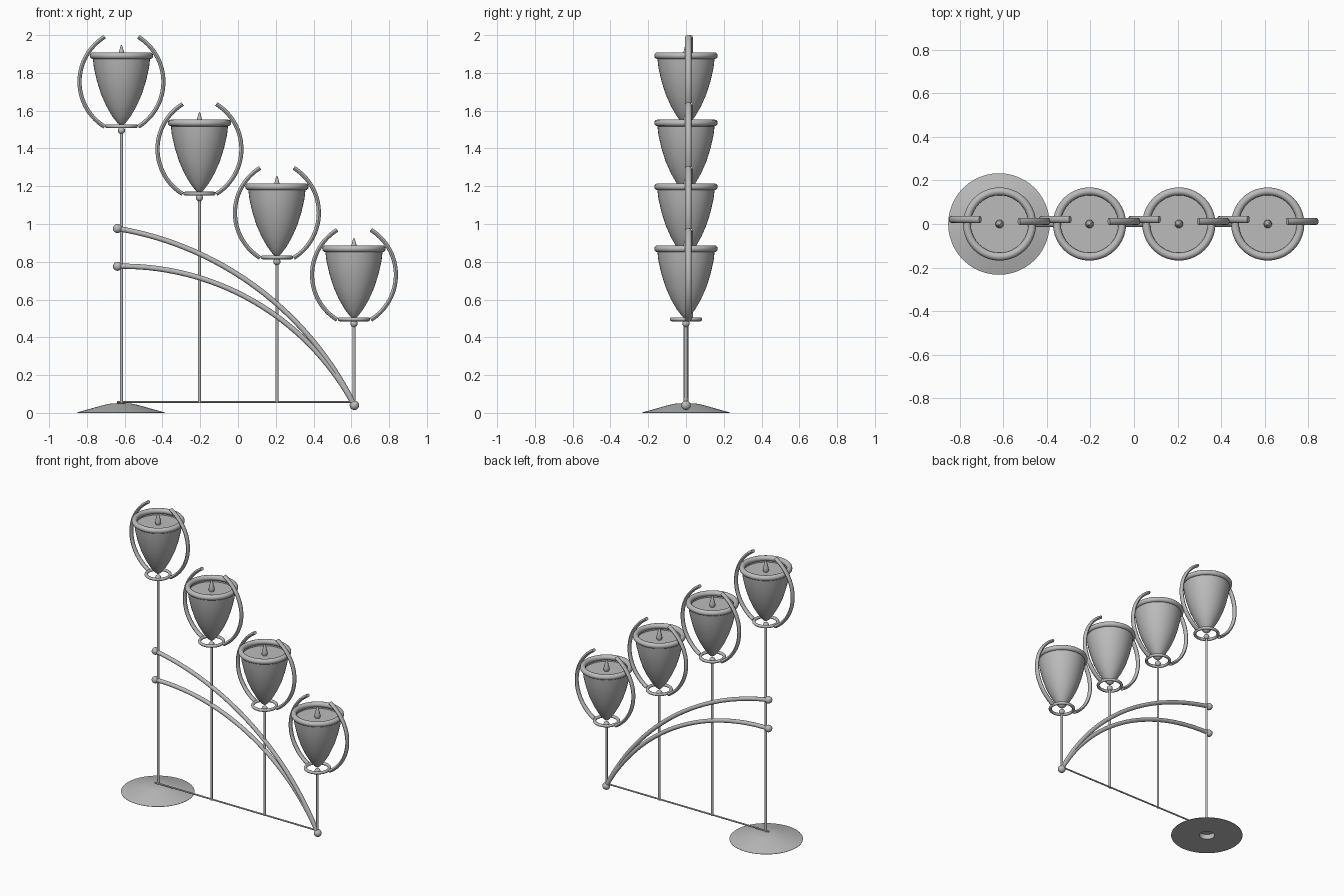
import bpy, bmesh, math
from mathutils import Vector

cube = bpy.data.objects.get("Cube")
if cube:
    bpy.data.objects.remove(cube, do_unlink=True)

GREY = (0.5, 0.5, 0.5, 1)
metal = bpy.data.materials.new("grey metal")
metal.use_nodes = True
metal.diffuse_color = GREY
metal.node_tree.nodes["Principled BSDF"].inputs["Base Color"].default_value = GREY


def finish(name, bm, loc=(0, 0, 0)):
    bmesh.ops.remove_doubles(bm, verts=bm.verts, dist=1e-5)
    bmesh.ops.recalc_face_normals(bm, faces=bm.faces)
    mesh = bpy.data.meshes.new(name)
    bm.to_mesh(mesh)
    bm.free()
    mesh.materials.append(metal)
    obj = bpy.data.objects.new(name, mesh)
    obj.location = loc
    bpy.context.collection.objects.link(obj)
    bpy.ops.object.select_all(action='DESELECT')
    obj.select_set(True)
    bpy.context.view_layer.objects.active = obj
    bpy.ops.object.shade_smooth_by_angle(angle=math.radians(35))
    return obj


def lathe(name, profile, loc, steps=40):
    """Spin a radius/height profile about the vertical axis."""
    bm = bmesh.new()
    verts = [bm.verts.new((r, 0, z)) for r, z in profile]
    edges = [bm.edges.new(pair) for pair in zip(verts, verts[1:])]
    bmesh.ops.spin(bm, geom=verts + edges, cent=(0, 0, 0), axis=(0, 0, 1),
                   angle=math.tau, steps=steps, use_duplicate=False)
    return finish(name, bm, loc)


def torus(name, major, minor, loc):
    n = 12
    ring = [(major + minor * math.cos(math.tau * i / n),
             minor * math.sin(math.tau * i / n)) for i in range(n + 1)]
    return lathe(name, ring, loc)


def ball(name, radius, loc):
    bm = bmesh.new()
    bmesh.ops.create_uvsphere(bm, u_segments=20, v_segments=12, radius=radius)
    return finish(name, bm, loc)


def tube(name, path, depth, width, y=0, sides=12):
    """Sweep an oval section along a path in the xz plane."""
    bm = bmesh.new()
    pts = [Vector((x, 0, z)) for x, z in path]
    rings = []
    for i, p in enumerate(pts):
        t = (pts[min(i + 1, len(pts) - 1)] - pts[max(i - 1, 0)]).normalized()
        normal = Vector((-t.z, 0, t.x))
        ring = []
        for k in range(sides):
            a = math.tau * k / sides
            offset = normal * width * math.cos(a)
            ring.append(bm.verts.new(p + offset + Vector((0, depth * math.sin(a), 0))))
        rings.append(ring)
    for a, b in zip(rings, rings[1:]):
        for k in range(sides):
            j = (k + 1) % sides
            bm.faces.new((a[k], a[j], b[j], b[k]))
    bm.faces.new(rings[0])
    bm.faces.new(rings[-1])
    return finish(name, bm, (0, y, 0))


def arc(start, end, sag, steps=36):
    """Circular arc bulging to the left of the way from start to end."""
    a, b = Vector(start), Vector(end)
    half = (b - a).length / 2
    along = (b - a).normalized()
    side = Vector((-along.y, along.x))
    radius = (half * half + sag * sag) / (2 * sag)
    centre = (a + b) / 2 + side * (sag - radius)
    spread = math.asin(half / radius)
    angles = [spread * (2 * i / steps - 1) for i in range(steps + 1)]
    return [centre + radius * (along * math.sin(t) + side * math.cos(t)) for t in angles]


# Cup, finial and foot profiles
CUP = [(0, 0), (0.022, 0.018), (0.05, 0.055), (0.08, 0.107), (0.108, 0.17),
       (0.13, 0.24), (0.146, 0.31), (0.153, 0.373), (0.142, 0.373), (0.14, 0.35), (0, 0.35)]
FINIAL = [(0, 0.343), (0.013, 0.346), (0.019, 0.36), (0.018, 0.375),
          (0.011, 0.402), (0.005, 0.425), (0, 0.433)]
FOOT = [(0, 0.052), (0.05, 0.05), (0.09, 0.042), (0.233, 0.002), (0.233, 0),
        (0.05, 0), (0.05, 0.035), (0, 0.035)]

# Four holders stepping down from the model's right to its left
BAR_Z = 0.057
HOLDERS = [(-0.617, 1.517), (-0.204, 1.161), (0.206, 0.823), (0.614, 0.495)]
for n, (x, z) in enumerate(HOLDERS, 1):
    here = (x, 0, z)
    lathe(f"cup_{n}", CUP, here)
    torus(f"cup_rim_{n}", 0.15, 0.018, (x, 0, z + 0.374))
    lathe(f"finial_{n}", FINIAL, here, 16)
    torus(f"support_ring_{n}", 0.076, 0.01, here)
    ball(f"pole_knob_{n}", 0.019, (x, 0, z - 0.022))
    tube(f"pole_{n}", [(x, BAR_Z - 0.005), (x, z - 0.01)], 0.008, 0.008)
    # Pair of curved arms around the cup
    for label, s, y in (("right", -1, 0.021), ("left", 1, 0.012)):
        path = [(x + s * p.x, z + p.y) for p in arc((0.089, 0.474), (0.089, -0.002), 0.133)]
        tube(f"{label}_arm_{n}", path, 0.016, 0.011, y)

# Two arches meeting at the low end
FOOT_END = (0.616, 0.04)
for label, height, sag in (("upper", 0.976, 0.19), ("lower", 0.776, 0.205)):
    start = (-0.638, height)
    tube(f"{label}_arch", arc(start, FOOT_END, sag), 0.014, 0.014)
    ball(f"{label}_arch_ball", 0.024, (start[0], 0, height))
ball("low_end_ball", 0.025, (FOOT_END[0], 0, FOOT_END[1]))

# Bottom bar and round foot
tube("bottom_bar", [(-0.64, BAR_Z), (0.62, BAR_Z)], 0.006, 0.005)
lathe("round_foot", FOOT, (-0.62, 0, 0), 48)
